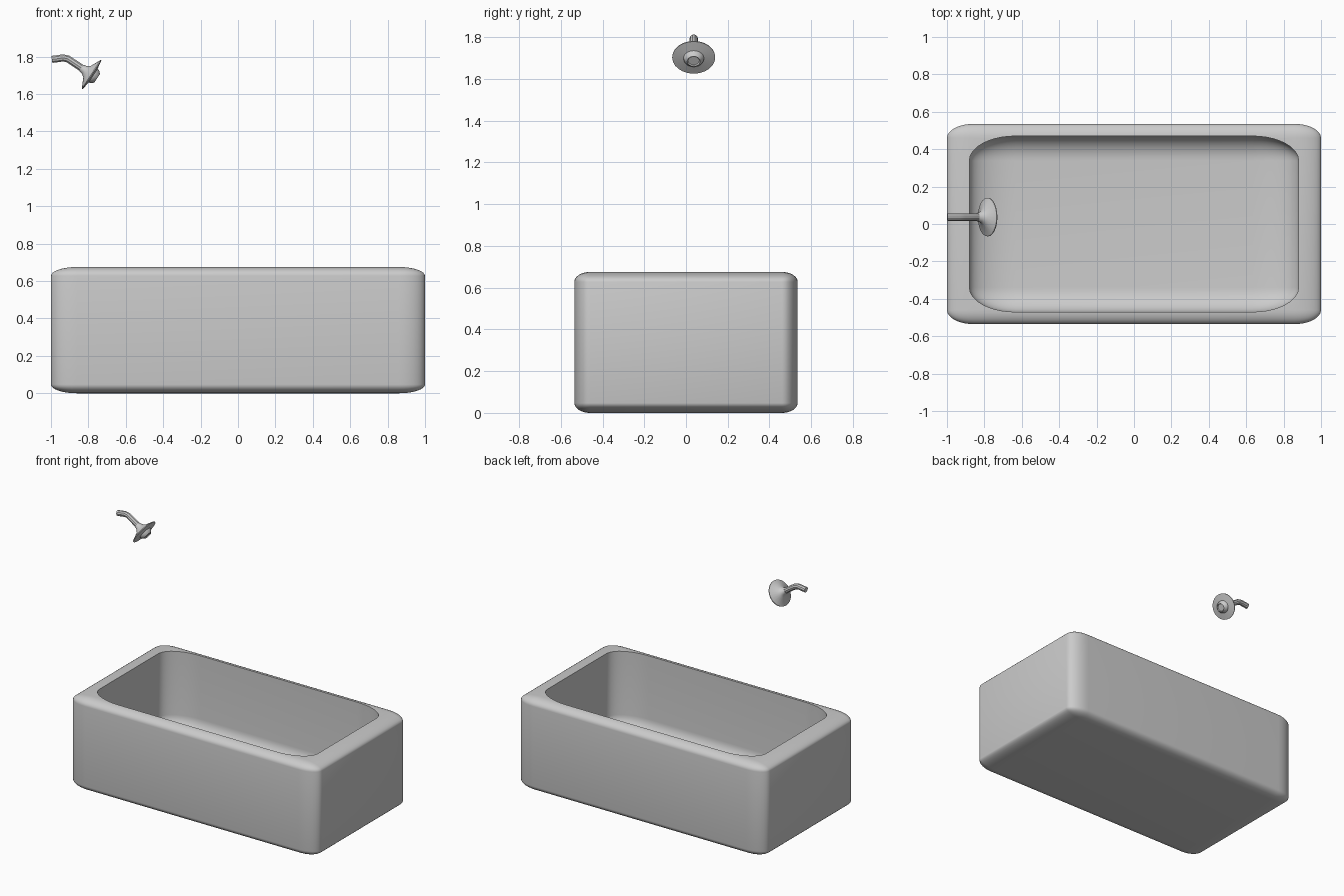
import bpy, bmesh, math
from mathutils import Vector

if "Cube" in bpy.data.objects:
    bpy.data.objects.remove(bpy.data.objects["Cube"])


def rounded_box(name, half, centre, radius, segments):
    # Bevel a unit cube first, then stretch it, so corner radii follow the proportions
    bm = bmesh.new()
    bmesh.ops.create_cube(bm, size=2)
    bmesh.ops.bevel(bm, geom=bm.edges[:], offset=radius, segments=segments,
                    profile=0.5, affect='EDGES')
    bmesh.ops.scale(bm, vec=half, verts=bm.verts)
    bmesh.ops.translate(bm, vec=centre, verts=bm.verts)
    return make_object(name, bm)


def make_object(name, bm):
    bmesh.ops.recalc_face_normals(bm, faces=bm.faces)
    mesh = bpy.data.meshes.new(name)
    bm.to_mesh(mesh)
    bm.free()
    obj = bpy.data.objects.new(name, mesh)
    bpy.context.collection.objects.link(obj)
    return obj


def smooth(obj, degrees=35):
    bpy.ops.object.select_all(action='DESELECT')
    obj.select_set(True)
    bpy.context.view_layer.objects.active = obj
    bpy.ops.object.shade_smooth_by_angle(angle=math.radians(degrees))


# Tub shell with a rounded basin cut out of it
tub = rounded_box("bathtub", (1, 0.535, 0.3375), (0, 0, 0.3375), 0.14, 8)
basin = rounded_box("basin_cutter", (0.88, 0.47, 0.4), (0, 0, 0.5), 0.28, 10)
cut = tub.modifiers.new("basin", 'BOOLEAN')
cut.operation = 'DIFFERENCE'
cut.solver = 'EXACT'
cut.object = basin
bpy.ops.object.select_all(action='DESELECT')
tub.select_set(True)
bpy.context.view_layer.objects.active = tub
bpy.ops.object.modifier_apply(modifier=cut.name)
bpy.data.objects.remove(basin)
smooth(tub)

# Bent shower pipe
Y = 0.037
curve = bpy.data.curves.new("shower_pipe", 'CURVE')
curve.dimensions = '3D'
curve.bevel_depth = 0.02
curve.bevel_resolution = 3
curve.use_fill_caps = True
path = [(-0.995, 1.785), (-0.935, 1.793), (-0.91, 1.788), (-0.80, 1.715)]
spline = curve.splines.new('POLY')
spline.points.add(len(path) - 1)
for point, (x, z) in zip(spline.points, path):
    point.co = (x, Y, z, 1)
pipe = bpy.data.objects.new("shower_pipe", curve)
bpy.context.collection.objects.link(pipe)
bpy.ops.object.select_all(action='DESELECT')
pipe.select_set(True)
bpy.context.view_layer.objects.active = pipe
bpy.ops.object.convert(target='MESH')
smooth(bpy.context.view_layer.objects.active)

# Shower head: (radius, distance along the axis) from neck to nozzle
profile = [(0.020, -0.065), (0.025, -0.045), (0.038, -0.028), (0.092, -0.002),
           (0.092, 0.003), (0.044, 0.010), (0.042, 0.020), (0.028, 0.036), (0.024, 0.030)]
SIDES = 24
bm = bmesh.new()
rings = []
for r, h in profile:
    rings.append([bm.verts.new((r * math.cos(2 * math.pi * i / SIDES),
                                1.12 * r * math.sin(2 * math.pi * i / SIDES), h))
                  for i in range(SIDES)])
for a, b in zip(rings, rings[1:]):
    for i in range(SIDES):
        j = (i + 1) % SIDES
        bm.faces.new((a[i], a[j], b[j], b[i]))
bm.faces.new(rings[0])
bm.faces.new(rings[-1])
head = make_object("shower_head", bm)
head.location = (-0.783, Y, 1.704)
# Tilt the axis down and away from the wall, about y
head.rotation_euler = (0, math.atan2(0.836, -0.546), 0)
smooth(head)
